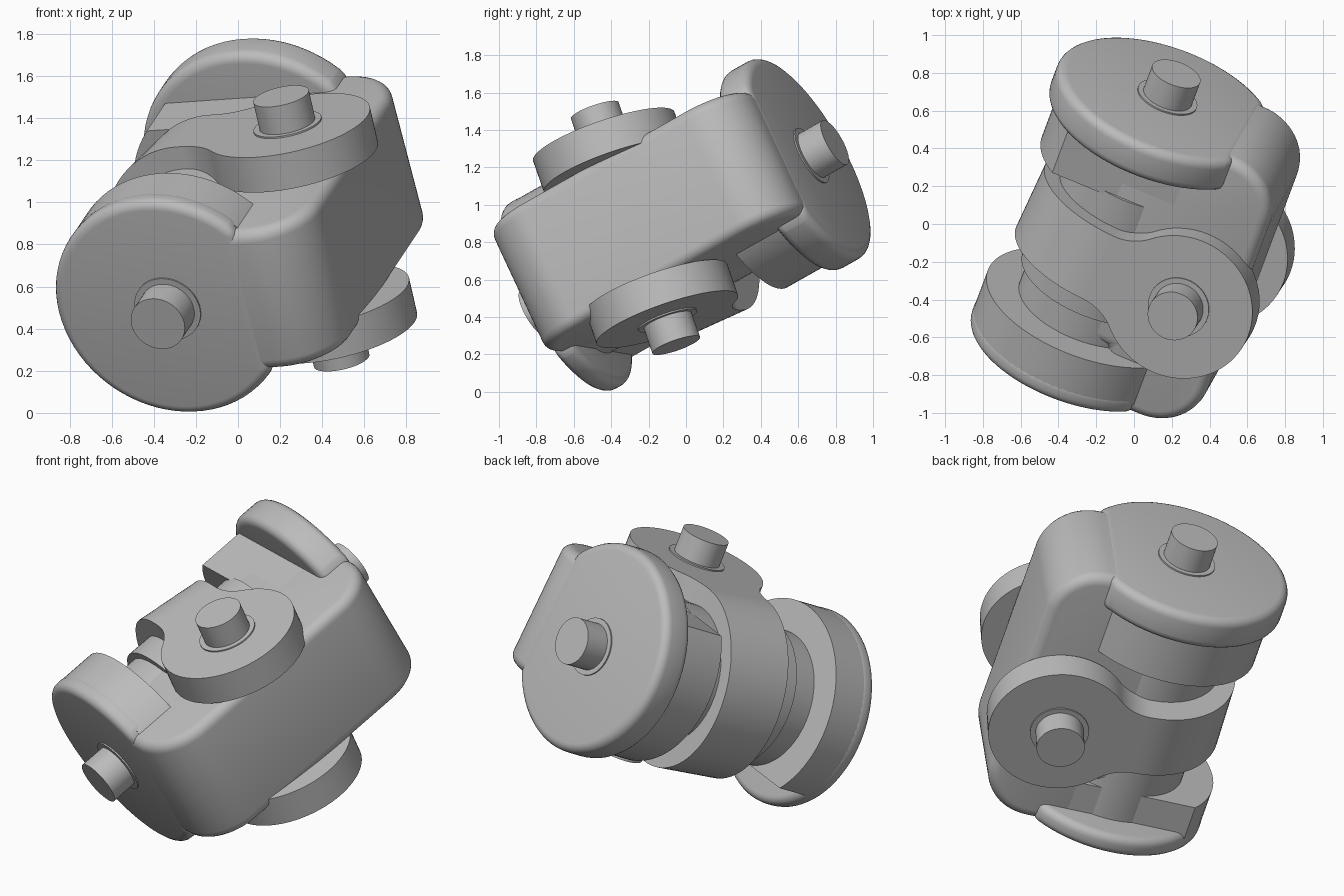
import bpy, bmesh
from math import sin, cos, pi, sqrt, atan2
from mathutils import Matrix, Vector

if "Cube" in bpy.data.objects:
    bpy.data.objects.remove(bpy.data.objects["Cube"])

# One plain grey
grey = bpy.data.materials.new("plain_grey")
grey.use_nodes = True
grey.diffuse_color = (0.5, 0.5, 0.5, 1)
grey.node_tree.nodes["Principled BSDF"].inputs["Base Color"].default_value = (0.5, 0.5, 0.5, 1)


def frame(origin, y, z, keep_z=False):
    """Tilted frame: X points to the block, Y along the barrel, Z along the strap pins."""
    y, z = Vector(y).normalized(), Vector(z).normalized()
    if keep_z:
        y = (y - z * y.dot(z)).normalized()
    else:
        z = (z - y * z.dot(y)).normalized()
    return Matrix.Translation(origin) @ Matrix((y.cross(z), y, z)).transposed().to_4x4()


BODY = frame((-0.0785, -0.012, 0.878), (0.309, 0.825, 0.465), (-0.225, -0.395, 0.893))
STRAP = frame((-0.10, -0.05, 0.85), (0.39, 0.84, 0.38), (-0.212, -0.321, 0.925), True)

END = 0.82      # half length of the body
FLAT = 0.372    # half thickness of the block


def arc(cx, cy, r, start, stop, n=24, ry=None):
    """Points of an arc, angles in half turns."""
    ry = ry or r
    angles = [pi * (start + (stop - start) * i / n) for i in range(n + 1)]
    return [(cx + r * cos(t), cy + ry * sin(t)) for t in angles]


def select(obj):
    bpy.ops.object.select_all(action='DESELECT')
    obj.select_set(True)
    bpy.context.view_layer.objects.active = obj


def finish(obj, bevel=0):
    select(obj)
    if bevel:
        mod = obj.modifiers.new("round", 'BEVEL')
        mod.width = bevel
        mod.segments = 5
        mod.angle_limit = 0.7
        bpy.ops.object.modifier_apply(modifier=mod.name)
    bpy.ops.object.shade_smooth_by_angle(angle=0.6)


def prism(name, outline, axis, lo, hi, base=BODY):
    """Extrude a closed outline along the local Y or Z axis."""
    def place(p, h):
        return (p[0], h, p[1]) if axis == 'Y' else (p[0], p[1], h)
    bm = bmesh.new()
    face = bm.faces.new([bm.verts.new(place(p, lo)) for p in outline])
    top = bmesh.ops.extrude_face_region(bm, geom=[face])
    verts = [v for v in top["geom"] if isinstance(v, bmesh.types.BMVert)]
    step = (0, hi - lo, 0) if axis == 'Y' else (0, 0, hi - lo)
    bmesh.ops.translate(bm, verts=verts, vec=step)
    bmesh.ops.recalc_face_normals(bm, faces=bm.faces)
    mesh = bpy.data.meshes.new(name)
    bm.to_mesh(mesh)
    bm.free()
    mesh.materials.append(grey)
    obj = bpy.data.objects.new(name, mesh)
    bpy.context.collection.objects.link(obj)
    obj.matrix_world = base
    return obj


def disc(name, cx, cy, r, axis, lo, hi, base=BODY):
    finish(prism(name, arc(cx, cy, r, 0, 2, 72)[:-1], axis, lo, hi, base))


def flat_angle(r):
    """Angle, in half turns, where a circle meets the block's flat side."""
    return atan2(FLAT, sqrt(r ** 2 - FLAT ** 2)) / pi


# Block with two large rounded corners
BACK, R, LEN = 0.765, 0.29, END - 0.002
outline = [(-0.1, -0.5), (0.2, -0.5), (0.2, -LEN)]
outline += arc(BACK - R, -LEN + R, R, -0.5, 0, 16)
outline += arc(BACK - R, LEN - R, R, 0, 0.5, 16)
outline += [(0.2, LEN), (0.2, 0.5), (-0.1, 0.5)]
finish(prism("block", outline, 'Z', -FLAT, FLAT), 0.06)

# Barrel core and the ring beside the strap
disc("barrel", 0, 0, 0.39, 'Y', -0.7, 0.36)
disc("barrel_ring", 0, 0, 0.43, 'Y', -0.35, 0)

# End flanges, flattened bosses and end pins
for side, word, flange_r, flange_in, boss_r, boss_in in (
        (-1, "front", 0.572, 0.7, 0.57, 0.52), (1, "back", 0.605, 0.62, 0.55, 0.34)):
    def span(a, b):
        return sorted((side * a, side * b))
    cut = flat_angle(flange_r)
    rim = arc(0, 0, flange_r, cut, 2 - cut, 60)
    finish(prism(word + "_flange", rim, 'Y', *span(flange_in, END)), 0.05)
    cut = flat_angle(boss_r)
    start, stop = (1 - cut, 2 + cut) if side > 0 else (-cut, 1 + cut)
    d_shape = arc(0, 0, boss_r, start, stop, 60)
    finish(prism(word + "_boss", d_shape, 'Y', *span(boss_in, 0.76)))
    disc(word + "_collar", 0, 0, 0.165, 'Y', *span(0.75, END + 0.008))
    disc(word + "_pin", 0, 0, 0.135, 'Y', *span(0.75, END + 0.155))

# Strap: a U section trimmed to a rounded paddle outline
EYE, EYE_R, NECK, FIL, TOP, INNER = 0.5, 0.4, 0.2, 0.27, 0.53, 0.35
u_shape = [(1, TOP)] + arc(0, 0, 0.49, 0.5, 1.5, 40, TOP) + [(1, -TOP), (1, -INNER)]
u_shape += arc(0, 0, INNER, 1.5, 0.5, 40) + [(1, INNER)]
strap = prism("strap", u_shape, 'Y', -0.6, 0.6, STRAP)

dy = NECK + FIL
dx = sqrt((EYE_R + FIL) ** 2 - dy ** 2)
turn = atan2(dy, -dx) / pi
half = arc(EYE, 0, EYE_R, 0, turn, 30)
half += arc(EYE - dx, dy, FIL, turn - 1, -0.5, 12)[1:] + [(-0.8, NECK)]
paddle = half + [(x, -y) for x, y in reversed(half[1:])]
cutter = prism("strap_cutter", paddle, 'Z', -1, 1, STRAP)
cutter.hide_render = True
trim = strap.modifiers.new("trim", 'BOOLEAN')
trim.operation = 'INTERSECT'
trim.solver = 'EXACT'
trim.object = cutter
select(strap)
bpy.ops.object.modifier_apply(modifier=trim.name)
bpy.data.objects.remove(cutter)
finish(strap)

# Strap pins and collars
for side, word in ((1, "upper"), (-1, "lower")):
    for part, r, rise in (("_collar", 0.165, 0.008), ("_pin", 0.135, 0.15)):
        lo, hi = sorted((side * 0.4, side * (TOP + rise)))
        disc(word + part, EYE, 0, r, 'Z', lo, hi, STRAP)
